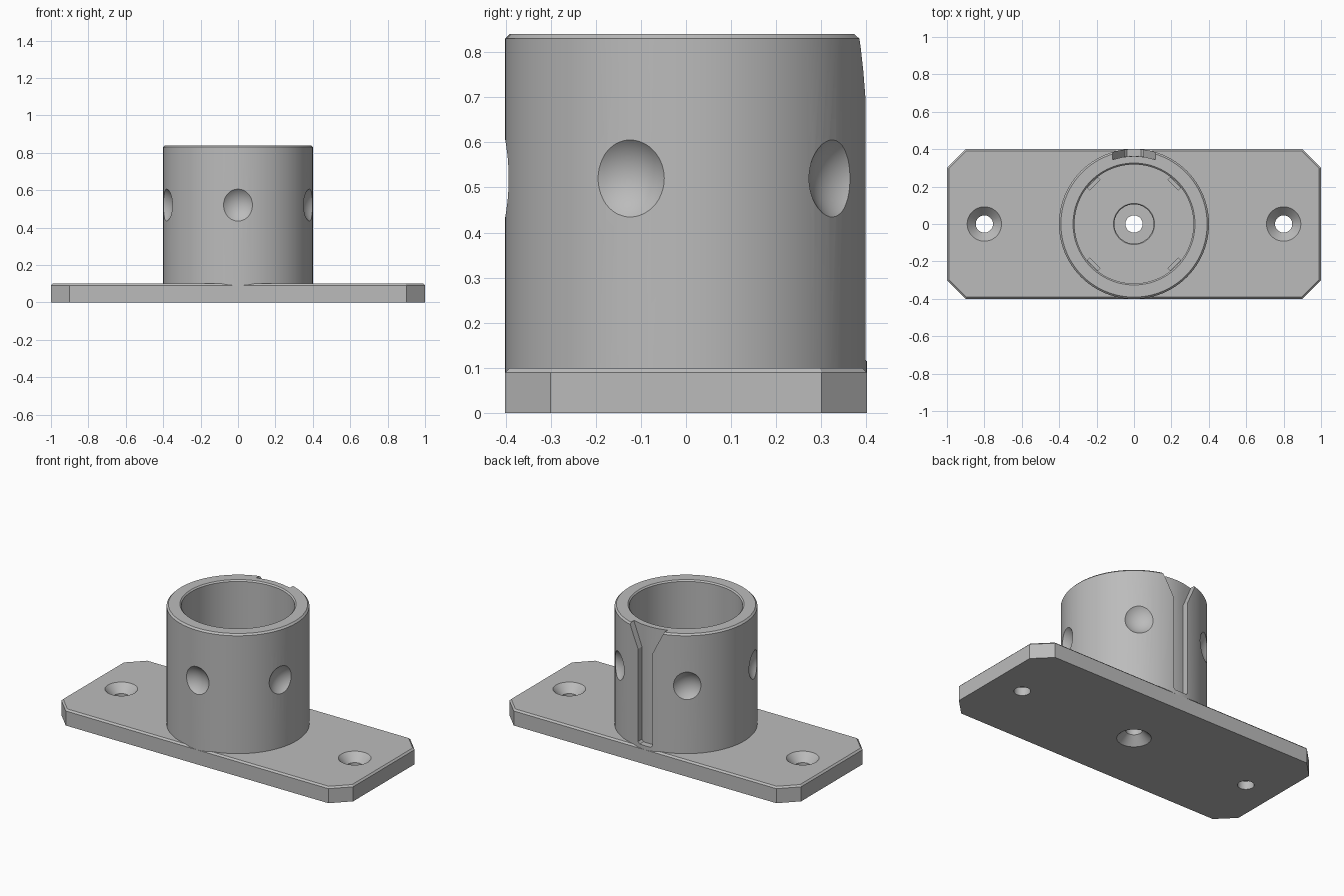
import bpy, bmesh, math
from mathutils import Matrix

if "Cube" in bpy.data.objects:
    bpy.data.objects.remove(bpy.data.objects["Cube"])

grey = bpy.data.materials.new("light grey")
grey.diffuse_color = (0.5, 0.5, 0.5, 1)
grey.use_nodes = True
grey.node_tree.nodes["Principled BSDF"].inputs["Base Color"].default_value = grey.diffuse_color


def make(name, bm):
    bmesh.ops.recalc_face_normals(bm, faces=bm.faces[:])
    me = bpy.data.meshes.new(name)
    bm.to_mesh(me)
    bm.free()
    ob = bpy.data.objects.new(name, me)
    bpy.context.collection.objects.link(ob)
    me.materials.append(grey)
    return ob


def lathe(name, profile, x=0, seg=96):
    """Revolve a closed (radius, z) outline; radius 0 collapses to the axis."""
    bm = bmesh.new()
    rings = []
    for r, z in profile:
        if r == 0:
            rings.append([bm.verts.new((x, 0, z))] * seg)
        else:
            rings.append([bm.verts.new((x + r * math.cos(2 * math.pi * i / seg),
                                        r * math.sin(2 * math.pi * i / seg), z)) for i in range(seg)])
    for a, b in zip(rings, rings[1:] + rings[:1]):
        for i in range(seg):
            j = (i + 1) % seg
            vs = list(dict.fromkeys([a[i], a[j], b[j], b[i]]))
            if len(vs) > 2:
                bm.faces.new(vs)
    return make(name, bm)


def loft(name, loops):
    """Solid skinned through matching vertex loops with end caps."""
    bm = bmesh.new()
    rows = [[bm.verts.new(p) for p in lp] for lp in loops]
    n = len(rows[0])
    for a, b in zip(rows, rows[1:]):
        for i in range(n):
            bm.faces.new((a[i], a[(i + 1) % n], b[(i + 1) % n], b[i]))
    bm.faces.new(rows[0])
    bm.faces.new(rows[-1])
    return make(name, bm)


def boolean(ob, tool, op='DIFFERENCE'):
    m = ob.modifiers.new(op.lower(), 'BOOLEAN')
    m.operation, m.solver, m.object = op, 'EXACT', tool
    bpy.context.view_layer.objects.active = ob
    bpy.ops.object.modifier_apply(modifier=m.name)
    bpy.data.objects.remove(tool, do_unlink=True)


# Base plate with clipped corners and a chamfered top edge
def outline(i, z):
    x, y, c = 1 - i, 0.401 - i, 0.1 - 0.586 * i
    return [(x - c, -y, z), (x, -y + c, z), (x, y - c, z), (x - c, y, z),
            (-x + c, y, z), (-x, y - c, z), (-x, -y + c, z), (-x + c, -y, z)]


plate = loft("base_plate", [outline(0, 0), outline(0, 0.09), outline(0.01, 0.1)])

# Countersunk mounting holes at both ends
for x in (-0.8, 0.8):
    boolean(plate, lathe("screw_cutter", [(0, -0.1), (0.046, -0.1), (0.046, 0.05),
                                          (0.092, 0.1), (0.092, 0.2), (0, 0.2)], x, 48))

# Hole under the socket, countersunk from below
boolean(plate, lathe("centre_cutter", [(0, -0.1), (0.095, -0.1), (0.095, 0), (0.046, 0.048),
                                       (0.046, 0.2), (0, 0.2)], 0, 48))

# Socket: tube with chamfered rims, thick floor and a stepped centre bore
socket = lathe("socket", [(0.401, 0.03), (0.401, 0.83), (0.391, 0.84), (0.326, 0.84),
                          (0.318, 0.832), (0.318, 0.2), (0.11, 0.2), (0.105, 0.195),
                          (0.105, 0.1), (0.046, 0.1), (0.046, 0.06), (0.3, 0.06), (0.3, 0.03)])

# Five round dimples around the outside
for k in range(5):
    a = math.radians(-90 + 72 * k)
    bm = bmesh.new()
    bmesh.ops.create_uvsphere(bm, u_segments=48, v_segments=32, radius=0.12,
                              matrix=Matrix.Translation((0.485 * math.cos(a), 0.485 * math.sin(a), 0.52)))
    boolean(socket, make("dimple_cutter", bm))


# Keyway at the back, flaring towards the rim, with a floor following the tube
def key_row(w, z):
    inner = [(w * t, math.sqrt(0.363 ** 2 - (w * t) ** 2), z) for t in (-1, -0.5, 0, 0.5, 1)]
    return inner + [(w, 0.5, z), (-w, 0.5, z)]


boolean(socket, loft("key_cutter", [key_row(0.038, 0.115), key_row(0.05, 0.127), key_row(0.05, 0.7),
                                    key_row(0.115, 0.835), key_row(0.115, 0.9)]))

# Small stop tabs on the socket floor
for k in range(4):
    bm = bmesh.new()
    bmesh.ops.create_cube(bm, size=1, matrix=Matrix.Rotation(math.radians(45 + 90 * k), 4, 'Z')
                          @ Matrix.Translation((0.304, 0, 0.21)) @ Matrix.Diagonal((0.022, 0.08, 0.04, 1)))
    make("stop_tab", bm)

# Smooth round surfaces, keep edges crisp
for ob in (plate, socket):
    bpy.ops.object.select_all(action='DESELECT')
    ob.select_set(True)
    bpy.context.view_layer.objects.active = ob
    bpy.ops.object.shade_smooth_by_angle(angle=math.radians(25))
